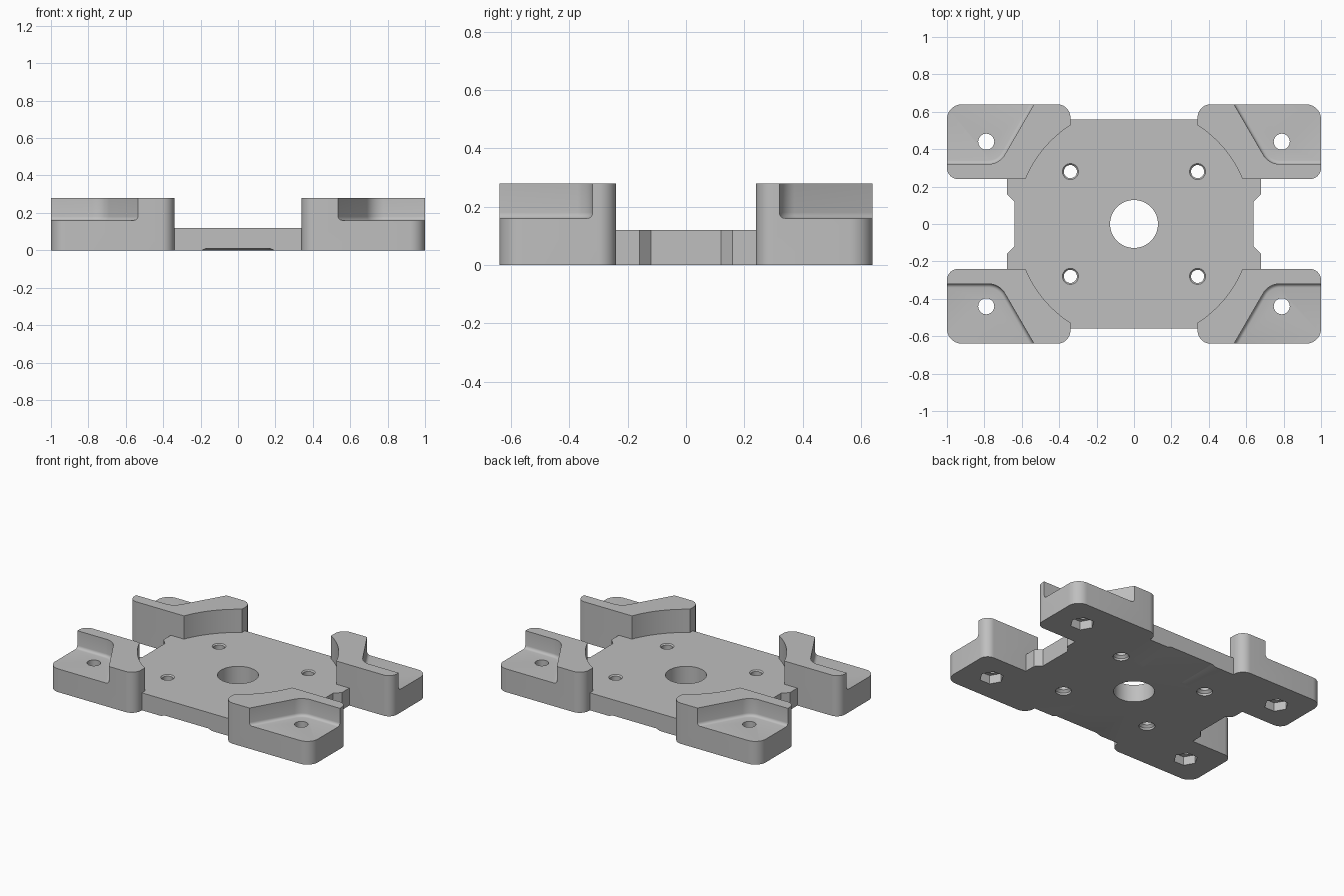
import bpy, bmesh, math
from mathutils import Vector

if "Cube" in bpy.data.objects:
    bpy.data.objects.remove(bpy.data.objects["Cube"])

grey = bpy.data.materials.new("light_grey")
grey.diffuse_color = (0.52, 0.52, 0.52, 1)
grey.use_nodes = True
grey.node_tree.nodes["Principled BSDF"].inputs["Base Color"].default_value = grey.diffuse_color


def make_object(name, bm):
    bmesh.ops.recalc_face_normals(bm, faces=bm.faces)
    mesh = bpy.data.meshes.new(name)
    bm.to_mesh(mesh)
    bm.free()
    mesh.materials.append(grey)
    obj = bpy.data.objects.new(name, mesh)
    bpy.context.collection.objects.link(obj)
    return obj


def rounded(corners, steps=10):
    """Outline from (x, y, radius) corners."""
    out = []
    for i, (x, y, r) in enumerate(corners):
        p = Vector((x, y))
        if r == 0:
            out.append((x, y))
            continue
        a = (Vector(corners[i - 1][:2]) - p).normalized()
        b = (Vector(corners[(i + 1) % len(corners)][:2]) - p).normalized()
        half = a.angle(b) / 2
        centre = p + (a + b).normalized() * (r / math.sin(half))
        start = p + a * (r / math.tan(half)) - centre
        end = p + b * (r / math.tan(half)) - centre
        for k in range(steps + 1):
            t = k / steps
            v = start.slerp(end, t) if hasattr(start, "slerp") else start.lerp(end, t)
            v = v.normalized() * r + centre
            out.append((v.x, v.y))
    return out


def prism(name, outline, z0, z1, fillet=0):
    bm = bmesh.new()
    base = bm.faces.new([bm.verts.new((x, y, z0)) for x, y in outline])
    top = bmesh.ops.extrude_face_region(bm, geom=[base])["geom"]
    bmesh.ops.translate(bm, verts=[g for g in top if isinstance(g, bmesh.types.BMVert)], vec=(0, 0, z1 - z0))
    if fillet:
        low = [e for e in bm.edges if all(abs(v.co.z - z0) < 1e-5 for v in e.verts)]
        bmesh.ops.bevel(bm, geom=low, offset=fillet, segments=4, profile=0.5, affect='EDGES')
    return make_object(name, bm)


def lathe(name, x, y, profile, sides=32):
    """Closed turned cutter from (radius, z) pairs."""
    bm = bmesh.new()
    rings = [[bm.verts.new((x + r * math.cos(2 * math.pi * i / sides),
                            y + r * math.sin(2 * math.pi * i / sides), z))
              for i in range(sides)] for r, z in profile]
    for a, b in zip(rings, rings[1:]):
        for i in range(sides):
            j = (i + 1) % sides
            bm.faces.new((a[i], a[j], b[j], b[i]))
    bm.faces.new(rings[0])
    bm.faces.new(rings[-1])
    return make_object(name, bm)


def boolean(target, tool, operation='DIFFERENCE'):
    mod = target.modifiers.new("boolean", 'BOOLEAN')
    mod.operation = operation
    mod.solver = 'EXACT'
    mod.object = tool
    bpy.context.view_layer.objects.active = target
    bpy.ops.object.modifier_apply(modifier=mod.name)
    bpy.data.objects.remove(tool)


# Curved inner edge shared by the plate and each corner block
R = 0.628
a0, a1 = math.asin(0.24 / R), math.acos(0.34 / R)
arc = [(R * math.cos(a0 + (a1 - a0) * k / 16), R * math.sin(a0 + (a1 - a0) * k / 16)) for k in range(17)]

# Base plate with notched ends
quarter = [(0.64, 0.12), (0.68, 0.16), (0.68, 0.24)] + arc + [(0.34, 0.56)]
upper = quarter + [(-x, y) for x, y in reversed(quarter)]
plate = prism("mounting_plate", upper + [(x, -y) for x, y in reversed(upper)], 0, 0.12)

signs = [(sx, sy) for sx in (1, -1) for sy in (1, -1)]

# Corner blocks with a stepped pocket
for sx, sy in signs:
    flip = lambda pts: [(sx * x, sy * y) for x, y in pts]
    block_line = rounded([(x, y, 0) for x, y in arc] + [(0.34, 0.64, 0.07), (1, 0.64, 0.08), (1, 0.24, 0.06)])
    block = prism("corner_block", flip(block_line), 0, 0.28)
    pocket_line = rounded([(1.1, 0.32, 0), (0.72, 0.32, 0.104), (0.477, 0.74, 0), (1.1, 0.74, 0)])
    boolean(block, prism("pocket_cutter", flip(pocket_line), 0.16, 0.4, 0.02))
    boolean(plate, block, 'UNION')

# Bolt holes with hexagonal nut recesses, and countersunk plate holes
for sx, sy in signs:
    x, y = sx * 0.79, sy * 0.44
    boolean(plate, lathe("bolt_hole", x, y, [(0.043, -0.1), (0.043, 0.3)]))
    boolean(plate, lathe("nut_recess", x, y, [(0.077, -0.1), (0.077, 0.06)], 6))
    boolean(plate, lathe("screw_hole", sx * 0.34, sy * 0.28,
                         [(0.05, -0.1), (0.05, 0.015), (0.035, 0.03), (0.035, 0.112), (0.043, 0.12), (0.043, 0.2)]))

# Centre hole
boolean(plate, lathe("centre_hole", 0, 0, [(0.128, -0.1), (0.128, 0.2)], 48))

# Shallow tapering reliefs under the front and back edges
for sy in (1, -1):
    bm = bmesh.new()
    for x, y, z in ((0.2, 0.6, -0.001), (0.17, 0.6, 0.012), (0.2, 0.6, -0.02), (0.15, 0.2, -0.002), (0.15, 0.2, -0.02)):
        for sx in (1, -1):
            bm.verts.new((sx * x, sy * y, z))
    bmesh.ops.convex_hull(bm, input=bm.verts[:])
    boolean(plate, make_object("edge_relief", bm))

bpy.ops.object.select_all(action='DESELECT')
plate.select_set(True)
bpy.context.view_layer.objects.active = plate
bpy.ops.object.shade_smooth_by_angle(angle=math.radians(30))
